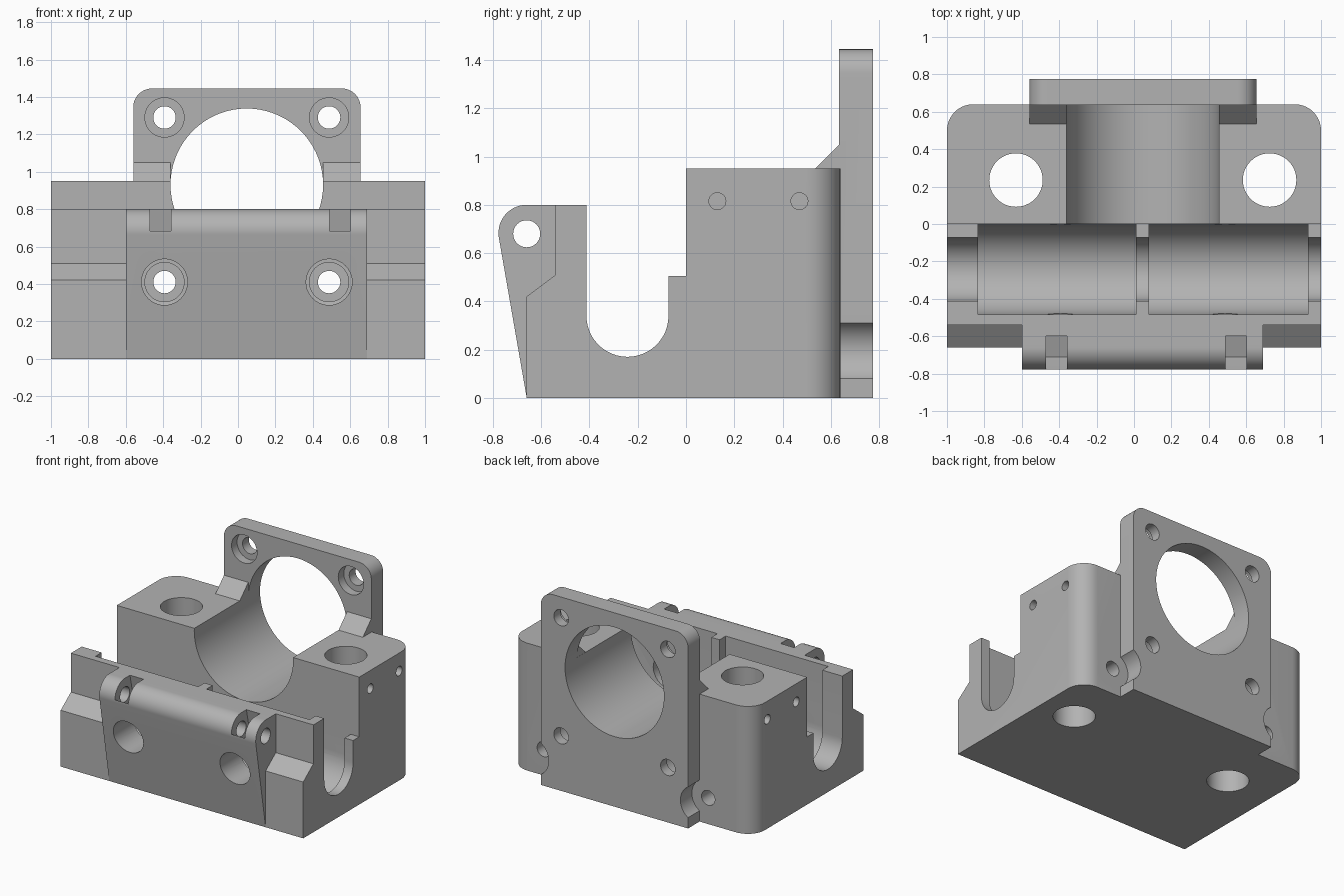
import bpy, bmesh, math

if "Cube" in bpy.data.objects:
    bpy.data.objects.remove(bpy.data.objects["Cube"], do_unlink=True)

grey = bpy.data.materials.new("plain grey")
grey.use_nodes = True
grey.diffuse_color = (0.45, 0.45, 0.45, 1)
grey.node_tree.nodes["Principled BSDF"].inputs["Base Color"].default_value = (0.45, 0.45, 0.45, 1)

MID = 0.047          # centre line of the bore, flange and screws
SCREWS = (MID - 0.44, MID + 0.44)
BOLTS = (MID - 0.678, MID + 0.678)


def arc(u, v, r, start, end, n=24):
    angles = [math.radians(start + (end - start) * i / n) for i in range(n + 1)]
    return [(round(u + r * math.cos(a), 5), round(v + r * math.sin(a), 5)) for a in angles]


def prism(name, pts, axis, lo, hi):
    """Extrude a 2D profile along an axis from lo to hi."""
    place = {"x": lambda u, v, t: (t, u, v),
             "y": lambda u, v, t: (u, t, v),
             "z": lambda u, v, t: (u, v, t)}[axis]
    bm = bmesh.new()
    a = [bm.verts.new(place(u, v, lo)) for u, v in pts]
    b = [bm.verts.new(place(u, v, hi)) for u, v in pts]
    bm.faces.new(a)
    bm.faces.new(b[::-1])
    for i in range(len(pts)):
        j = (i + 1) % len(pts)
        bm.faces.new((a[i], a[j], b[j], b[i]))
    bmesh.ops.recalc_face_normals(bm, faces=bm.faces)
    mesh = bpy.data.meshes.new(name)
    bm.to_mesh(mesh)
    bm.free()
    mesh.materials.append(grey)
    obj = bpy.data.objects.new(name, mesh)
    bpy.context.collection.objects.link(obj)
    return obj


def rod(u, v, r, axis, lo, hi, n=40):
    return prism("cutter", arc(u, v, r, 0, 360, n)[:-1], axis, lo, hi)


def combine(target, other, operation):
    mod = target.modifiers.new("bool", "BOOLEAN")
    mod.operation, mod.solver, mod.object = operation, "EXACT", other
    bpy.context.view_layer.objects.active = target
    bpy.ops.object.modifier_apply(modifier=mod.name)
    bpy.data.objects.remove(other, do_unlink=True)


def cut(other):
    combine(body, other, "DIFFERENCE")


def add(other):
    combine(body, other, "UNION")


def channel(r, top):
    """U-shaped profile around the front cross channel."""
    y = -0.2425
    return [(y - r, top)] + arc(y, 0.34, r, 180, 360) + [(y + r, top)]


# Main body with the stepped front and open cross channel
side = [(-0.66, 0), (-0.66, 0.42), (-0.54, 0.51), (-0.54, 0.8)]
side += channel(0.17, 0.8)[:-1]
side += [(-0.0725, 0.505), (0, 0.505), (0, 0.95), (0.64, 0.95), (0.64, 0)]
body = prism("carriage_body", side, "x", -1, 1)

# Rounded rear corners
bm = bmesh.new()
bm.from_mesh(body.data)
corners = [e for e in bm.edges if all(v.co.y > 0.6 for v in e.verts)
           and abs(e.verts[0].co.z - e.verts[1].co.z) > 0.5]
bmesh.ops.bevel(bm, geom=corners, offset=0.14, segments=10, profile=0.5, affect="EDGES")
bm.to_mesh(body.data)
bm.free()

# Hinge block on the front
hinge = [(-0.66, 0), (-0.52, 0), (-0.52, 0.8)] + arc(-0.66, 0.683, 0.117, 90, 189.9)
add(prism("hinge_block", hinge, "x", -0.6, 0.69))

# Rear flange with rounded top corners
plate = [(-0.56, 0), (0.655, 0)] + arc(0.555, 1.345, 0.1, 0, 90, 10) + arc(-0.46, 1.345, 0.1, 90, 180, 10)
add(prism("rear_flange", plate, "y", 0.635, 0.775))

# Sloped braces between body and flange
for lo, hi in ((-0.56, -0.36), (0.455, 0.655)):
    add(prism("brace", [(0.535, 0.95), (0.56, 0.9), (0.66, 0.9), (0.66, 1.055), (0.64, 1.055)], "x", lo, hi))

# Wide pockets of the cross channel, leaving a middle rib
for lo, hi in ((-0.835, 0.012), (0.08, 0.93)):
    cut(prism("cutter", channel(0.2425, 1.0), "x", lo, hi))

# Large bore through body and flange
cut(rod(MID, 0.93, 0.408, "y", -0.05, 0.9, 72))

# Hinge pin hole and finger notches
cut(rod(-0.66, 0.68, 0.056, "x", -0.8, 0.8))
for x in (-0.415, 0.545):
    cut(prism("cutter", [(-0.6, 0.85), (-0.6, 0.8), (-0.56, 0.62), (-0.71, 0.57),
                         (-0.775, 0.68), (-0.85, 0.83)], "x", x - 0.056, x + 0.056))

# Flange screws: upper counterbores, lower access bores through the body
for x in SCREWS:
    cut(rod(x, 1.29, 0.06, "y", 0.5, 0.9))
    cut(rod(x, 1.29, 0.105, "y", 0.5, 0.7))
    cut(rod(x, 0.41, 0.06, "y", 0.5, 0.9))
    cut(rod(x, 0.41, 0.105, "y", -0.2, 0.7))
    cut(rod(x, 0.41, 0.123, "y", -0.9, -0.3))

# Vertical mounting holes, rear holes and their clearance in the flange
for x in BOLTS:
    cut(rod(x, 0.235, 0.143, "z", -0.1, 1.1, 48))
    cut(rod(x, 0.195, 0.055, "y", 0.25, 0.9))
    cut(rod(x, 0.195, 0.135, "y", 0.64, 0.9))

# Small blind holes in both sides
for y in (0.13, 0.47):
    for lo, hi in ((-1.1, -0.85), (0.85, 1.1)):
        cut(rod(y, 0.815, 0.035, "x", lo, hi, 24))

bpy.ops.object.select_all(action="DESELECT")
body.select_set(True)
bpy.context.view_layer.objects.active = body
bpy.ops.object.shade_smooth_by_angle(angle=math.radians(25))
